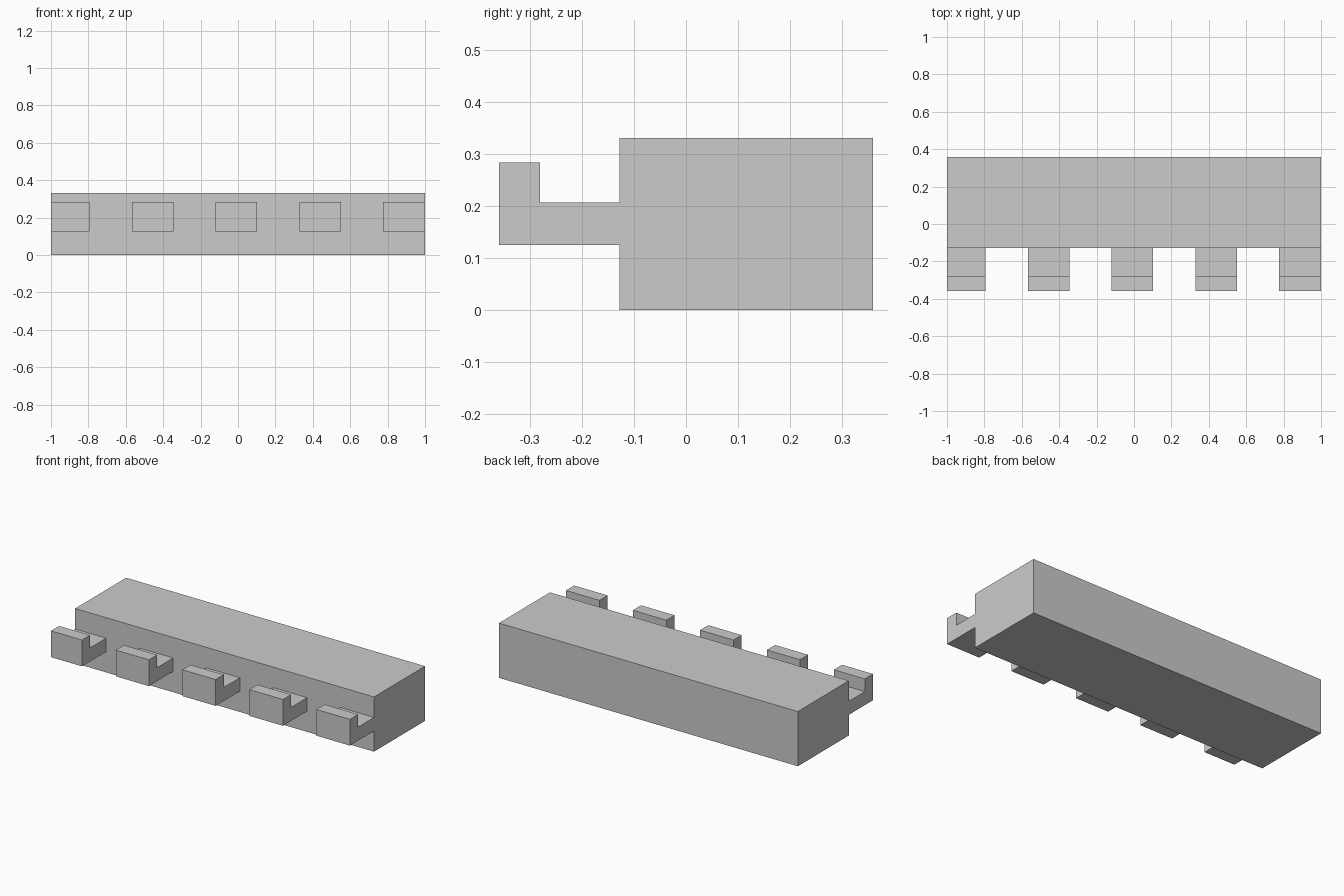
import bpy, bmesh

if "Cube" in bpy.data.objects:
    bpy.data.objects.remove(bpy.data.objects["Cube"])

FRONT, BACK, TOP = -0.128, 0.359, 0.331


def extrude_profile(name, profile, x0, x1):
    """Extrude a closed (y, z) profile along x from x0 to x1."""
    bm = bmesh.new()
    face = bm.faces.new([bm.verts.new((x0, y, z)) for y, z in profile])
    ext = bmesh.ops.extrude_face_region(bm, geom=[face])
    verts = [v for v in ext["geom"] if isinstance(v, bmesh.types.BMVert)]
    bmesh.ops.translate(bm, verts=verts, vec=(x1 - x0, 0, 0))
    bmesh.ops.recalc_face_normals(bm, faces=bm.faces)
    mesh = bpy.data.meshes.new(name)
    bm.to_mesh(mesh)
    bm.free()
    obj = bpy.data.objects.new(name, mesh)
    bpy.context.collection.objects.link(obj)
    return obj


# Main rectangular bar
extrude_profile("bar", [(FRONT, 0), (BACK, 0), (BACK, TOP), (FRONT, TOP)], -1, 1)

# Row of L-shaped hooks along the front, flush with both bar ends
hook = [(FRONT, 0.125), (FRONT, 0.207), (-0.281, 0.207),
        (-0.281, 0.284), (-0.359, 0.284), (-0.359, 0.125)]
spans = [(-1, -0.793), (-0.566, -0.345), (-0.121, 0.102),
         (0.328, 0.552), (0.776, 1)]
for i, (x0, x1) in enumerate(spans, 1):
    extrude_profile(f"hook_{i}", hook, x0, x1)
